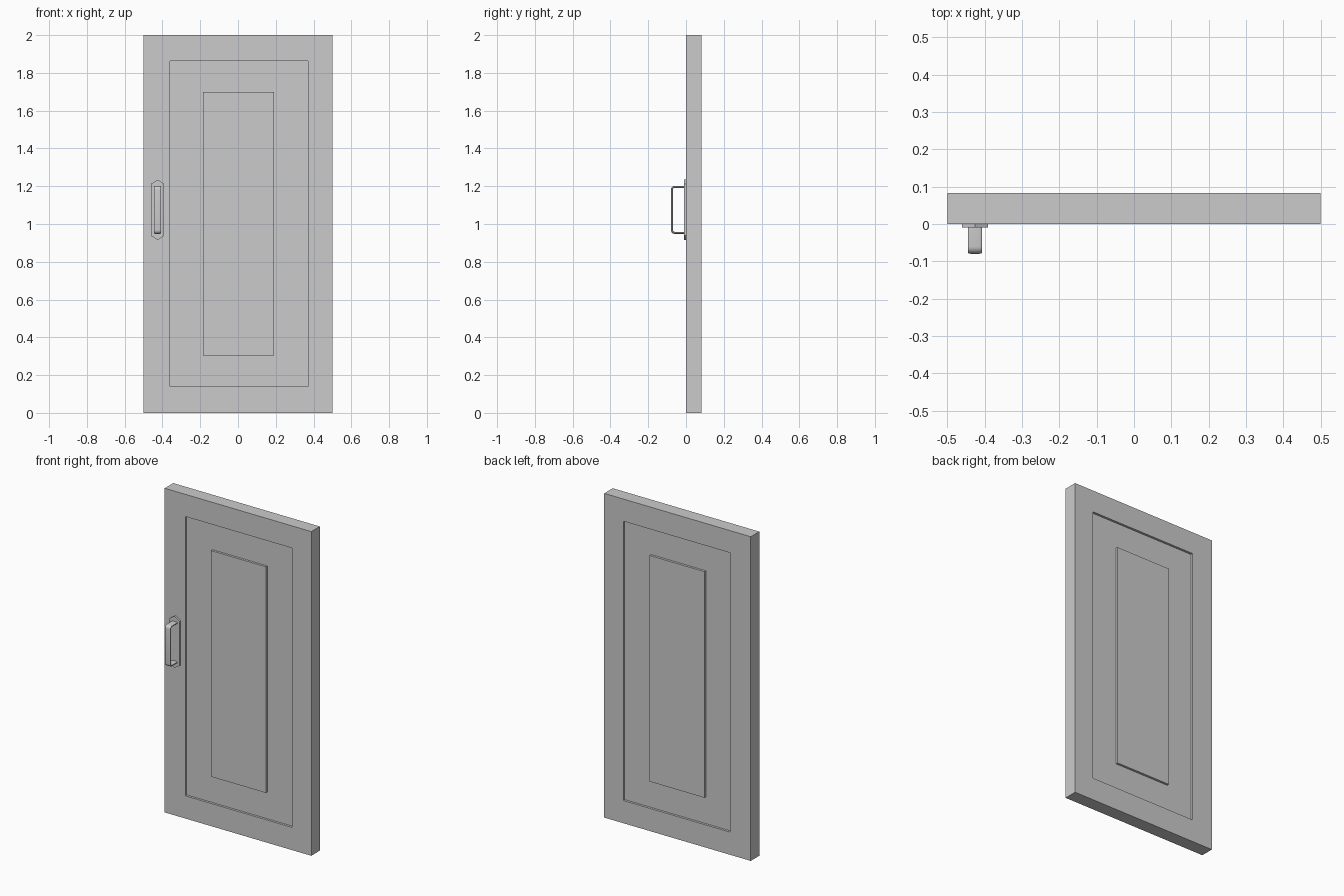
import bpy, bmesh, math

if "Cube" in bpy.data.objects:
    bpy.data.objects.remove(bpy.data.objects["Cube"])

T = 0.083      # door thickness
D = 0.014      # recess depth


def finish(name, bm):
    bmesh.ops.remove_doubles(bm, verts=bm.verts[:], dist=1e-5)
    bmesh.ops.recalc_face_normals(bm, faces=bm.faces[:])
    mesh = bpy.data.meshes.new(name)
    bm.to_mesh(mesh)
    bm.free()
    obj = bpy.data.objects.new(name, mesh)
    bpy.context.collection.objects.link(obj)
    return obj


def rect(bm, x0, x1, z0, z1, y):
    return [bm.verts.new((x, y, z)) for x, z in
            ((x0, z0), (x1, z0), (x1, z1), (x0, z1))]


def bridge(bm, a, b):
    n = len(a)
    for i in range(n):
        j = (i + 1) % n
        bm.faces.new((a[i], a[j], b[j], b[i]))


# Door leaf: recessed field with a raised centre panel on both faces
bm = bmesh.new()
outer = (-0.5, 0.5, 0.0, 2.0)
field = (-0.36, 0.37, 0.14, 1.863)
panel = (-0.185, 0.19, 0.305, 1.70)
rims = []
for y, inward in ((0.0, D), (T, -D)):
    rings = [rect(bm, *r, y + d) for r, d in
             ((outer, 0), (field, 0), (field, inward), (panel, inward), (panel, 0))]
    for a, b in zip(rings, rings[1:]):
        bridge(bm, a, b)
    bm.faces.new(rings[-1])
    rims.append(rings[0])
bridge(bm, *rims)
finish("door_leaf", bm)

# Handle backplate: long hexagon
cx, cz = -0.426, 1.075
bm = bmesh.new()
outline = ((0, -0.16), (0.035, -0.137), (0.035, 0.137),
           (0, 0.16), (-0.035, 0.137), (-0.035, -0.137))
loops = [[bm.verts.new((cx + x, y, cz + z)) for x, z in outline] for y in (-0.01, 0.0)]
bridge(bm, *loops)
for loop in loops:
    bm.faces.new(loop)
finish("handle_backplate", bm)


# Pull handle: flat bar bent into a U with rounded corners
def u_profile(half, front, radius):
    pts = [(-0.005, -half)]
    for side in (-1, 1):
        arc = []
        for i in range(7):
            a = math.pi / 2 * i / 6
            arc.append((front + radius * (1 - math.sin(a)),
                        side * (half - radius * (1 - math.cos(a)))))
        pts += arc if side < 0 else arc[::-1]
    return pts + [(-0.005, half)]


bm = bmesh.new()
half_width, thick = 0.019, 0.011
outside = u_profile(0.127, -0.08, 0.02)
inside = u_profile(0.127 - thick, -0.08 + thick, 0.009)
sections = []
for (yo, zo), (yi, zi) in zip(outside, inside):
    ring = []
    for k in range(16):      # softened rectangular cross-section
        a = 2 * math.pi * (k + 0.5) / 16
        u = math.copysign(abs(math.cos(a)) ** 0.5, math.cos(a))
        v = math.copysign(abs(math.sin(a)) ** 0.5, math.sin(a))
        t = (v + 1) / 2
        ring.append(bm.verts.new((cx + half_width * u, yo + (yi - yo) * t,
                                  cz + zo + (zi - zo) * t)))
    sections.append(ring)
for a, b in zip(sections, sections[1:]):
    bridge(bm, a, b)
bm.faces.new(sections[0])
bm.faces.new(sections[-1])
handle = finish("pull_handle", bm)
bpy.context.view_layer.objects.active = handle
handle.select_set(True)
bpy.ops.object.shade_smooth_by_angle(angle=math.radians(40))
